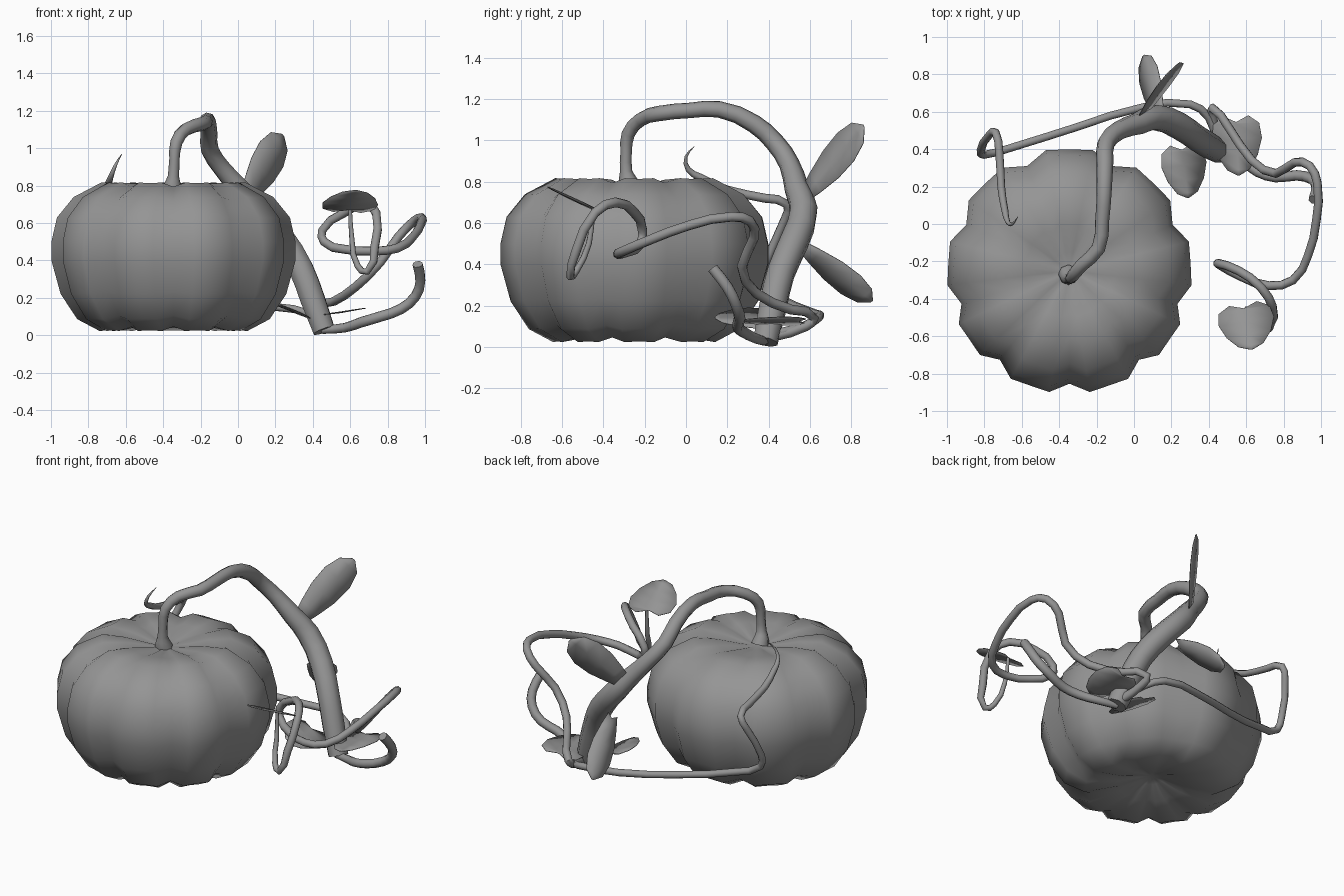
import bpy, bmesh, math
from mathutils import Vector

cube = bpy.data.objects.get("Cube")
if cube:
    bpy.data.objects.remove(cube, do_unlink=True)

GREY = (.3, .3, .3, 1)
clay = bpy.data.materials.new("plain_grey")
clay.use_nodes = True
clay.diffuse_color = GREY
clay.node_tree.nodes["Principled BSDF"].inputs["Base Color"].default_value = GREY


def finish(obj, angle):
    """Give the part its material and smooth shading."""
    bpy.ops.object.select_all(action='DESELECT')
    obj.select_set(True)
    bpy.context.view_layer.objects.active = obj
    if obj.type == 'CURVE':
        bpy.ops.object.convert(target='MESH')
    obj.data.materials.clear()
    obj.data.materials.append(clay)
    bpy.ops.object.shade_smooth_by_angle(angle=math.radians(angle))


def mesh_object(name, bm, angle):
    mesh = bpy.data.meshes.new(name)
    bm.to_mesh(mesh)
    bm.free()
    obj = bpy.data.objects.new(name, mesh)
    bpy.context.collection.objects.link(obj)
    finish(obj, angle)
    return obj


def tube(name, points, radius):
    """Round tube through points; a fourth value scales the radius."""
    curve = bpy.data.curves.new(name, 'CURVE')
    curve.dimensions = '3D'
    curve.bevel_depth = radius
    curve.bevel_resolution = 2
    curve.resolution_u = 2
    curve.use_fill_caps = True
    spline = curve.splines.new('BEZIER')
    spline.bezier_points.add(len(points) - 1)
    for knot, point in zip(spline.bezier_points, points):
        knot.co = point[:3]
        knot.radius = point[3] if len(point) > 3 else 1
        knot.handle_left_type = knot.handle_right_type = 'AUTO'
    obj = bpy.data.objects.new(name, curve)
    bpy.context.collection.objects.link(obj)
    finish(obj, 50)


HEART = [(.05, 0), (-.06, .5), (.08, .92), (.35, 1), (.65, .8), (.9, .45), (1, .05)]
BLADE = [(0, .4), (.2, .68), (.45, .95), (.7, 1), (.9, .72), (1, .1)]


def leaf(name, outline, base, tip, across, half_width, fold=.004):
    """Flat leaf mirrored about a slightly folded midrib."""
    base, tip = Vector(base), Vector(tip)
    along = tip - base
    side = Vector(across)
    side = (side - side.project(along)).normalized()
    normal = along.cross(side).normalized()
    bm = bmesh.new()
    rows = []
    for t, w in outline:
        mid = base + along * max(t, .05) - normal * fold * math.sin(math.pi * max(t, 0))
        edge = base + along * t
        rows.append([bm.verts.new(p) for p in
                     (edge - side * w * half_width, mid, edge + side * w * half_width)])
    for a, b in zip(rows, rows[1:]):
        for k in (0, 1):
            bm.faces.new((a[k], a[k + 1], b[k + 1], b[k]))
    bmesh.ops.remove_doubles(bm, verts=bm.verts, dist=.0005)
    bmesh.ops.recalc_face_normals(bm, faces=bm.faces)
    obj = mesh_object(name, bm, 40)
    solid = obj.modifiers.new("thickness", 'SOLIDIFY')
    solid.thickness = .004
    solid.offset = 0


# Pumpkin body: a lathe with nine flat-topped lobes and dimples above and below
PROFILE = [(.07, .1), (.2, .055), (.4, .022), (.52, .085), (.61, .22), (.66, .4), (.66, .5),
           (.63, .63), (.54, .74), (.39, .818), (.25, .81), (.1, .78)]
RIB = (1, .05, .2, .05)
MIDDLE = .42
NOTCHES = [-90, -52, -17, 24, 68]
NOTCHES += [180 - a for a in reversed(NOTCHES)]
stations = []
for start, end in zip(NOTCHES, NOTCHES[1:]):
    for k, inset in enumerate(RIB):
        stations.append((math.radians(start + (end - start) * k / len(RIB)), inset))
count = len(stations)

bm = bmesh.new()
rings = []
for r, z in PROFILE:
    ring = []
    depth = .085 * min(1, r / .3)
    for a, inset in stations:
        f = 1 - depth * inset
        height = MIDDLE + (z - MIDDLE) * (1 - (1 - f) * .7)
        ring.append(bm.verts.new((r * f * math.cos(a), r * f * math.sin(a), height)))
    rings.append(ring)
for a, b in zip(rings, rings[1:]):
    for i in range(count):
        j = (i + 1) % count
        bm.faces.new((a[i], a[j], b[j], b[i]))
for ring, z in ((rings[0], .12), (rings[-1], .765)):
    pole = bm.verts.new((0, 0, z))
    for i in range(count):
        bm.faces.new((ring[i], ring[(i + 1) % count], pole))
bmesh.ops.recalc_face_normals(bm, faces=bm.faces)
bmesh.ops.translate(bm, verts=bm.verts, vec=(-.345, -.25, 0))
mesh_object("pumpkin_body", bm, 80)

# Thick stem arching from the pumpkin to the ground
tube("main_stem", [
    (-.35, -.27, .77, 1.1), (-.35, -.28, .8, .95), (-.345, -.29, .85, .6),
    (-.34, -.29, .94, .55), (-.33, -.28, 1.03, .65), (-.28, -.22, 1.1, .7),
    (-.19, -.13, 1.13, .75), (-.17, .02, 1.145, .75), (-.16, .16, 1.15, .8),
    (-.155, .33, 1.08, .9), (-.15, .43, .99, .95), (-.08, .5, .885, 1),
    (.02, .535, .77, 1.2), (.11, .57, .66, 1.4), (.24, .525, .51, 1.45),
    (.335, .46, .36, 1.4), (.4, .42, .19, 1.4), (.46, .385, .025, 1.25)], .05)

# Vine running behind the pumpkin and over its shoulder
tube("rear_vine", [
    (.45, .42, .06), (.4, .57, .1), (.3, .64, .14), (.05, .625, .16), (-.3, .52, .2),
    (-.65, .41, .27), (-.8, .37, .33), (-.82, .39, .42), (-.77, .48, .62),
    (-.74, .49, .69), (-.72, .38, .72), (-.71, .2, .76, .95), (-.69, .07, .82, .85),
    (-.675, .01, .86, .6), (-.65, .0, .92, .35), (-.62, .04, .97, .05)], .022)

# Curling vine that loops round and carries a leaf
tube("curling_vine", [
    (.45, .42, .05), (.42, .58, .1), (.42, .62, .14), (.51, .51, .18), (.63, .34, .26),
    (.76, .27, .39), (.86, .33, .53), (.94, .31, .61), (.98, .22, .63),
    (.975, .02, .59), (.93, -.17, .52), (.85, -.3, .465), (.72, -.33, .45),
    (.57, -.28, .46), (.46, -.22, .5), (.45, -.21, .56), (.56, -.25, .65),
    (.68, -.34, .7), (.74, -.44, .65), (.73, -.53, .47), (.69, -.56, .34, .8),
    (.64, -.53, .37, .7), (.61, -.47, .5, .6), (.6, -.45, .67, .4)], .024)

# Short vine with a blunt raised end
tube("short_vine", [
    (.45, .38, .03, .8), (.57, .34, .04, .9), (.66, .28, .07), (.76, .25, .1),
    (.87, .26, .14), (.95, .24, .21), (.975, .2, .29), (.96, .13, .38)], .028)

# Leaves
leaf("vine_leaf", HEART, (.585, -.44, .665), (.63, -.67, .775), (1, .1, 0), .15)
leaf("upper_stem_leaf", BLADE, (.04, .57, .73), (.24, .86, 1.07), (-.3, 0, 1), .1)
leaf("lower_stem_leaf", BLADE, (.14, .56, .49), (.05, .9, .22), (.5, .2, .6), .08)
leaf("inner_ground_leaf", HEART, (.255, .41, .14), (.29, .14, .14), (1, 0, -.4), .13)
leaf("outer_ground_leaf", HEART, (.545, .56, .125), (.56, .26, .125), (1, .1, .15), .135)
